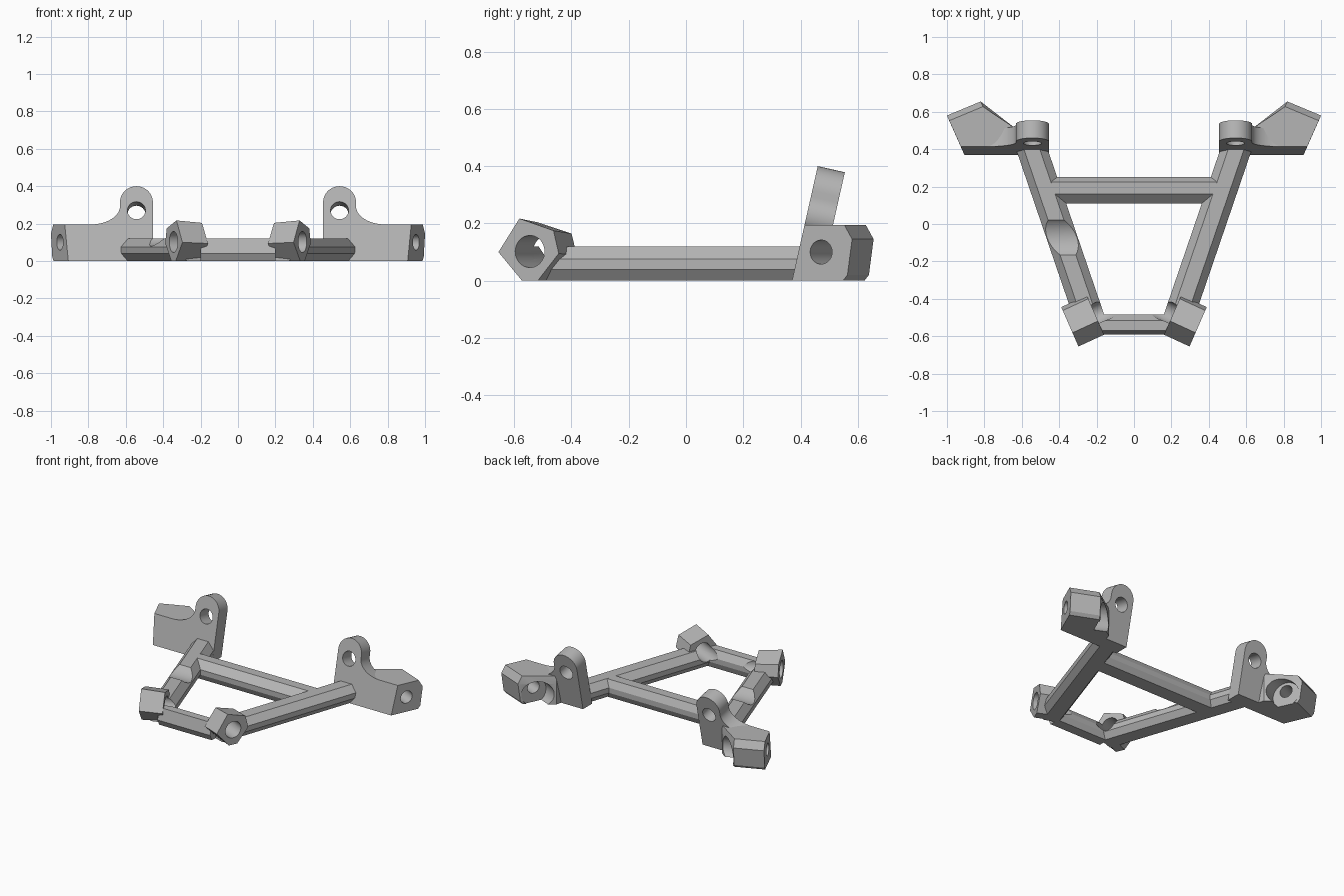
import bpy, bmesh, math
from mathutils import Vector

cube = bpy.data.objects.get("Cube")
if cube:
    bpy.data.objects.remove(cube, do_unlink=True)

grey = bpy.data.materials.new("plain grey")
grey.use_nodes = True
COLOUR = (0.46, 0.46, 0.46, 1)
grey.diffuse_color = COLOUR
grey.node_tree.nodes["Principled BSDF"].inputs["Base Color"].default_value = COLOUR


def loft(name, rings, trim=False):
    """Solid through a list of matching point rings, closed at both ends."""
    bm = bmesh.new()
    vs = [[bm.verts.new(p) for p in ring] for ring in rings]
    n = len(vs[0])
    for a, b in zip(vs, vs[1:]):
        for i in range(n):
            j = (i + 1) % n
            bm.faces.new((a[i], a[j], b[j], b[i]))
    bm.faces.new(vs[0])
    bm.faces.new(vs[-1])
    if trim:  # flat underside on the ground plane
        bmesh.ops.bisect_plane(bm, geom=bm.verts[:] + bm.edges[:] + bm.faces[:],
                               plane_co=(0, 0, 0), plane_no=(0, 0, 1), clear_inner=True)
        bmesh.ops.holes_fill(bm, edges=[e for e in bm.edges if e.is_boundary])
    bmesh.ops.recalc_face_normals(bm, faces=bm.faces)
    me = bpy.data.meshes.new(name)
    bm.to_mesh(me)
    bm.free()
    me.materials.append(grey)
    ob = bpy.data.objects.new(name, me)
    bpy.context.collection.objects.link(ob)
    return ob


def bar(name, start, end, profile):
    """Straight bar with a (sideways, up) profile."""
    a, b = Vector(start), Vector(end)
    side = Vector((0, 0, 1)).cross(b - a).normalized()
    return loft(name, [[p + side * w + Vector((0, 0, z)) for w, z in profile] for p in (a, b)])


def rod(name, start, end, r):
    """Round cutter between two points."""
    a, b = Vector(start), Vector(end)
    d = (b - a).normalized()
    u = d.orthogonal().normalized()
    v = d.cross(u)
    turn = [math.tau * i / 40 for i in range(40)]
    ob = loft(name, [[p + r * (u * math.cos(t) + v * math.sin(t)) for t in turn] for p in (a, b)])
    ob.hide_render = True
    return ob


cuts = []  # pairs of part and cutter


def cut(cutter, *parts):
    cuts.extend((p, cutter) for p in parts)


# Frame bars
SIDE = [(-.05, 0), (.05, 0), (.08, .04), (.08, .075), (.04, .12),
        (-.04, .12), (-.08, .075), (-.08, .04)]
CROSS = [(.13, 0), (.11, .04), (.11, .075), (.16, .12),
         (.225, .12), (.25, .075), (.25, .04), (.23, 0)]
FRONT = [(-.57, 0), (-.59, .04), (-.57, .12), (-.515, .12),
         (-.485, .075), (-.485, .04), (-.5, 0)]
cross_bar = bar("cross_bar", (-.44, 0, 0), (.44, 0, 0), CROSS)
front_bar = bar("front_bar", (-.2, 0, 0), (.2, 0, 0), FRONT)
parts = [cross_bar, front_bar]

# Front boss end face as (along, up)
BOSS = [(-.12, .10), (-.04, .217), (.09, .175), (.11, .095), (.03, 0), (-.03, 0)]
LEAN = math.atan(.225)

for s, word in ((1, "left"), (-1, "right")):
    side_bar = bar(word + "_side_bar", (s * .225, -.54, 0), (s * .56, .44, 0), SIDE)

    # Front corner boss with a through hole
    axis = Vector((-s * .91, .42, 0))
    along = Vector((s * .40, .915, 0))
    face = Vector((s * .345, -.545, 0))
    up = Vector((0, 0, 1))
    boss = loft(word + "_front_boss",
                [[face + axis * d + along * u + up * z * k for u, z in BOSS]
                 for d, k in ((0, 1), (.15, .94))])
    mid = face + up * .102
    cut(rod("cutter", mid - axis * .1, mid + axis * .27, .056), boss, side_bar, front_bar)

    # Leaning ear with a rounded top and a fillet running into the end block
    arc = [math.pi * (1 - i / 20) for i in range(21)]
    sweep = [math.pi / 2 * i / 12 for i in range(13)]
    outline = [(.455, -.05)]
    outline += [(.543 + .088 * math.cos(t), .322 + .088 * math.sin(t)) for t in arc]
    outline += [(.79 - .159 * math.cos(t), .30 - .10 * math.sin(t)) for t in sweep]
    outline += [(.79, -.05)]
    up_ear = Vector((0, math.sin(LEAN), math.cos(LEAN)))
    back = Vector((0, math.cos(LEAN), -math.sin(LEAN)))
    foot = Vector((0, .37, 0))
    ear = loft(word + "_ear",
               [[foot + Vector((s * x, 0, 0)) + up_ear * h + back * d for x, h in outline]
                for d in (0, .097)], trim=True)
    eye = foot + Vector((s * .543, 0, 0)) + up_ear * .277
    cut(rod("cutter", eye - back * .1, eye + back * .2, .048), ear)

    # Angled end block
    rings = []
    for z, inset in ((0, .035), (.02, .018), (.145, 0), (.195, .03)):
        fy = .37 + .225 * z
        dx, dy = .40 * inset, .915 * inset
        plan = [(.60, fy), (.907 + (fy - .37) * .44, fy), (1 - dx, .58 - dy),
                (.82 - dx, .655 - dy), (.63, .508)]
        rings.append([(s * x, y, z) for x, y in plan])
    block = loft(word + "_end_block", rings)
    hole = Vector((s * .945, .475, .10))
    cut(rod("cutter", hole - axis * .1, hole + axis * .3, .042), block, ear)
    low = hole - up * .03
    cut(rod("cutter", low + axis * .19, low + axis * .47, .09), block, ear)

    # Round groove across one side bar
    if s < 0:
        cut(rod("cutter", (-.7, -.072, .208), (-.1, -.072, .208), .128), side_bar)
    parts += [side_bar, boss, ear, block]

# Apply the cuts, then drop the cutters
for part, cutter in cuts:
    mod = part.modifiers.new("cut", 'BOOLEAN')
    mod.operation = 'DIFFERENCE'
    mod.solver = 'EXACT'
    mod.object = cutter
deps = bpy.context.evaluated_depsgraph_get()
for part in parts:
    mesh = bpy.data.meshes.new_from_object(part.evaluated_get(deps))
    part.modifiers.clear()
    part.data = mesh
for cutter in {c for _, c in cuts}:
    bpy.data.objects.remove(cutter, do_unlink=True)

# Smooth the round surfaces, keep the edges sharp
bpy.ops.object.select_all(action='DESELECT')
for part in parts:
    part.select_set(True)
bpy.context.view_layer.objects.active = parts[0]
bpy.ops.object.shade_smooth_by_angle(angle=math.radians(20))
